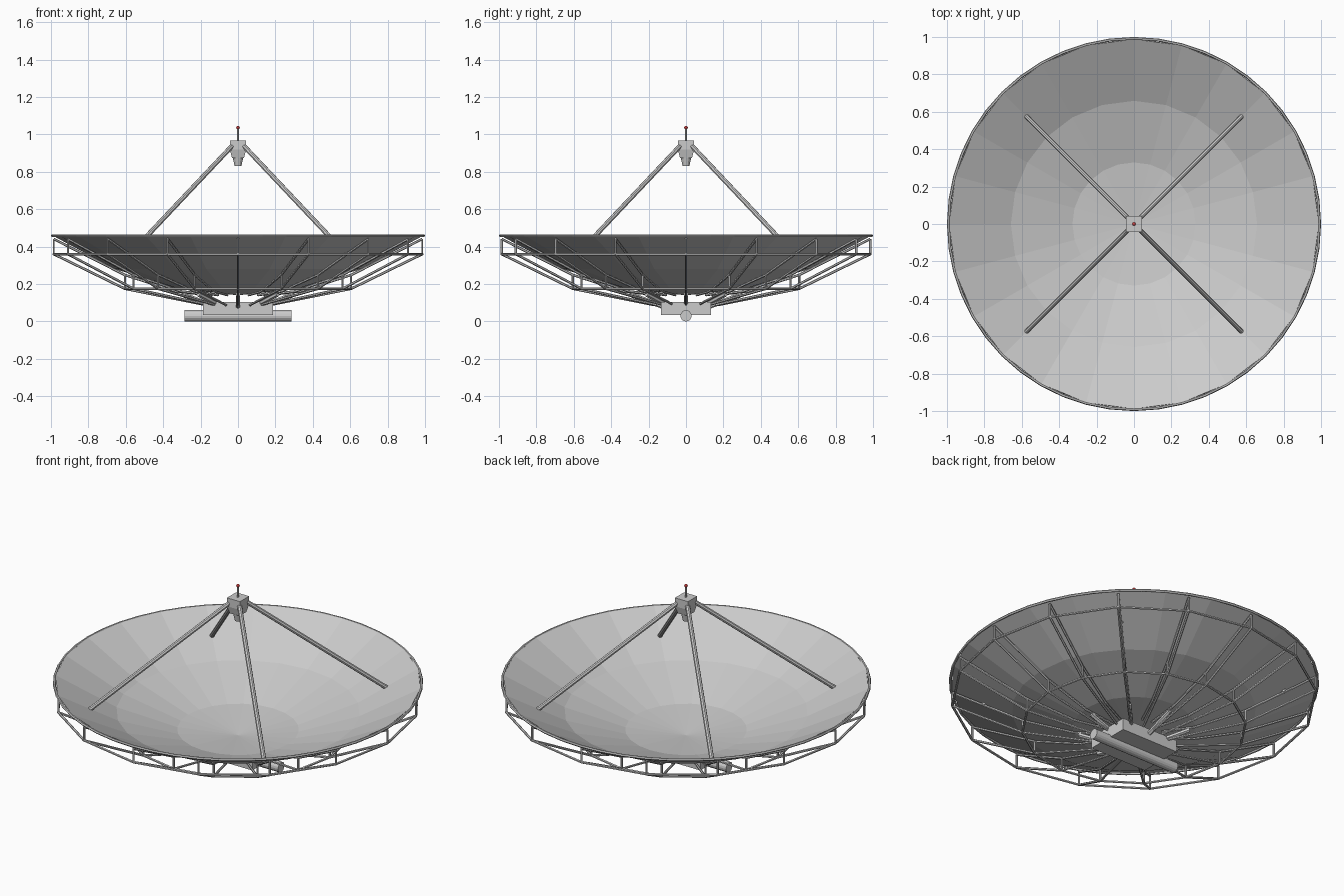
import bpy, bmesh, math
from mathutils import Vector, Matrix

if "Cube" in bpy.data.objects:
    bpy.data.objects.remove(bpy.data.objects["Cube"])


def finish(bm, name, colour=None):
    bmesh.ops.recalc_face_normals(bm, faces=bm.faces)
    me = bpy.data.meshes.new(name)
    bm.to_mesh(me)
    bm.free()
    ob = bpy.data.objects.new(name, me)
    bpy.context.collection.objects.link(ob)
    if colour:
        mat = bpy.data.materials.new(name)
        mat.diffuse_color = colour
        mat.use_nodes = True
        mat.node_tree.nodes["Principled BSDF"].inputs["Base Color"].default_value = mat.diffuse_color
        me.materials.append(mat)
    return ob


def bar(bm, a, b, r1, r2=None, sides=6):
    a, b = Vector(a), Vector(b)
    d = b - a
    m = Matrix.Translation((a + b) / 2) @ d.to_track_quat('Z', 'Y').to_matrix().to_4x4()
    bmesh.ops.create_cone(bm, cap_ends=True, segments=sides, radius1=r1,
                          radius2=r1 if r2 is None else r2, depth=d.length, matrix=m)


def polar(r, z, ang):
    return (r * math.cos(ang), r * math.sin(ang), z)


def box(bm, size, centre):
    bmesh.ops.create_cube(bm, size=1, matrix=Matrix.Translation(centre) @ Matrix.Diagonal((*size, 1)))


def dish_z(r):
    # height of the faceted paraboloid with panel joints every 0.33
    i = min(int(r / 0.33), 2)
    p = lambda q: 0.14 + 0.325 * q * q
    t = r / 0.33 - i
    return p(0.33 * i) * (1 - t) + p(0.33 * (i + 1)) * t


# reflector: thin faceted bowl with three panel rings
SIDES = 24
bm = bmesh.new()
centre = bm.verts.new((0, 0, dish_z(0)))
rings = [[bm.verts.new(polar(r, dish_z(r), math.tau * k / SIDES)) for k in range(SIDES)]
         for r in (0.33, 0.66, 0.99)]
for k in range(SIDES):
    n = (k + 1) % SIDES
    bm.faces.new((centre, rings[0][k], rings[0][n]))
    for a, b in zip(rings, rings[1:]):
        bm.faces.new((a[k], b[k], b[n], a[n]))
dish = finish(bm, "reflector_dish")
shell = dish.modifiers.new("thickness", 'SOLIDIFY')
shell.thickness = 0.004
shell.offset = -1

# rim tube
bpy.ops.mesh.primitive_torus_add(major_segments=48, minor_segments=6, major_radius=0.992,
                                 minor_radius=0.008, location=(0, 0, dish_z(0.99)))
bpy.context.object.name = "dish_rim"

# backing truss: 16 radial ribs and two hoops
RIBS = 16
top = [(r, dish_z(r) - 0.015) for r in (0.15, 0.33, 0.605, 0.985)]
low = [(0.17, 0.088), (0.605, 0.175), (0.985, 0.36)]
ribs, hoops, stubs = bmesh.new(), bmesh.new(), bmesh.new()
for k in range(RIBS):
    a, n = math.tau * k / RIBS, math.tau * (k + 1) / RIBS
    for chord in (top, low):
        for p, q in zip(chord, chord[1:]):
            bar(ribs, polar(*p, a), polar(*q, a), 0.007)
    for p, q in ((low[1], top[2]), (low[2], top[3])):
        bar(ribs, polar(*p, a), polar(*q, a), 0.006)
    for p in low[1:]:
        bar(hoops, polar(*p, a), polar(*p, n), 0.007)
    # short struts from hub to dish
    if k % 2 == 0:
        bar(stubs, polar(0.11, 0.075, a), polar(0.30, 0.145, a), 0.013)
finish(ribs, "truss_ribs")
finish(hoops, "truss_hoops")
finish(stubs, "hub_struts")

# hub box and elevation axle
bm = bmesh.new()
box(bm, (0.375, 0.265, 0.07), (0, 0, 0.07))
finish(bm, "hub_box")
bm = bmesh.new()
bar(bm, (-0.285, 0, 0.03), (0.285, 0, 0.03), 0.03, sides=16)
finish(bm, "elevation_axle")

# four feed support legs
bm = bmesh.new()
for sx in (-1, 1):
    for sy in (-1, 1):
        bar(bm, (sx * 0.03, sy * 0.03, 0.94), (sx * 0.58, sy * 0.58, 0.358), 0.013, sides=8)
finish(bm, "feed_legs")

# feed receiver: box, tapered lower body and horn
bm = bmesh.new()
box(bm, (0.086, 0.086, 0.05), (0, 0, 0.943))
bmesh.ops.create_cone(bm, cap_ends=True, segments=4, radius1=0.032 * math.sqrt(2),
                      radius2=0.043 * math.sqrt(2), depth=0.043,
                      matrix=Matrix.Translation((0, 0, 0.8965)) @ Matrix.Rotation(math.pi / 4, 4, 'Z'))
finish(bm, "feed_receiver")
bm = bmesh.new()
bar(bm, (0, 0, 0.83), (0, 0, 0.88), 0.018, 0.029, 12)
finish(bm, "feed_horn")

# mast with red warning lamp
bm = bmesh.new()
bar(bm, (0, 0, 0.96), (0, 0, 1.035), 0.006)
finish(bm, "lamp_mast")
bm = bmesh.new()
bmesh.ops.create_uvsphere(bm, u_segments=10, v_segments=6, radius=0.01,
                          matrix=Matrix.Translation((0, 0, 1.036)))
finish(bm, "warning_lamp", (0.6, 0.05, 0.05, 1))
